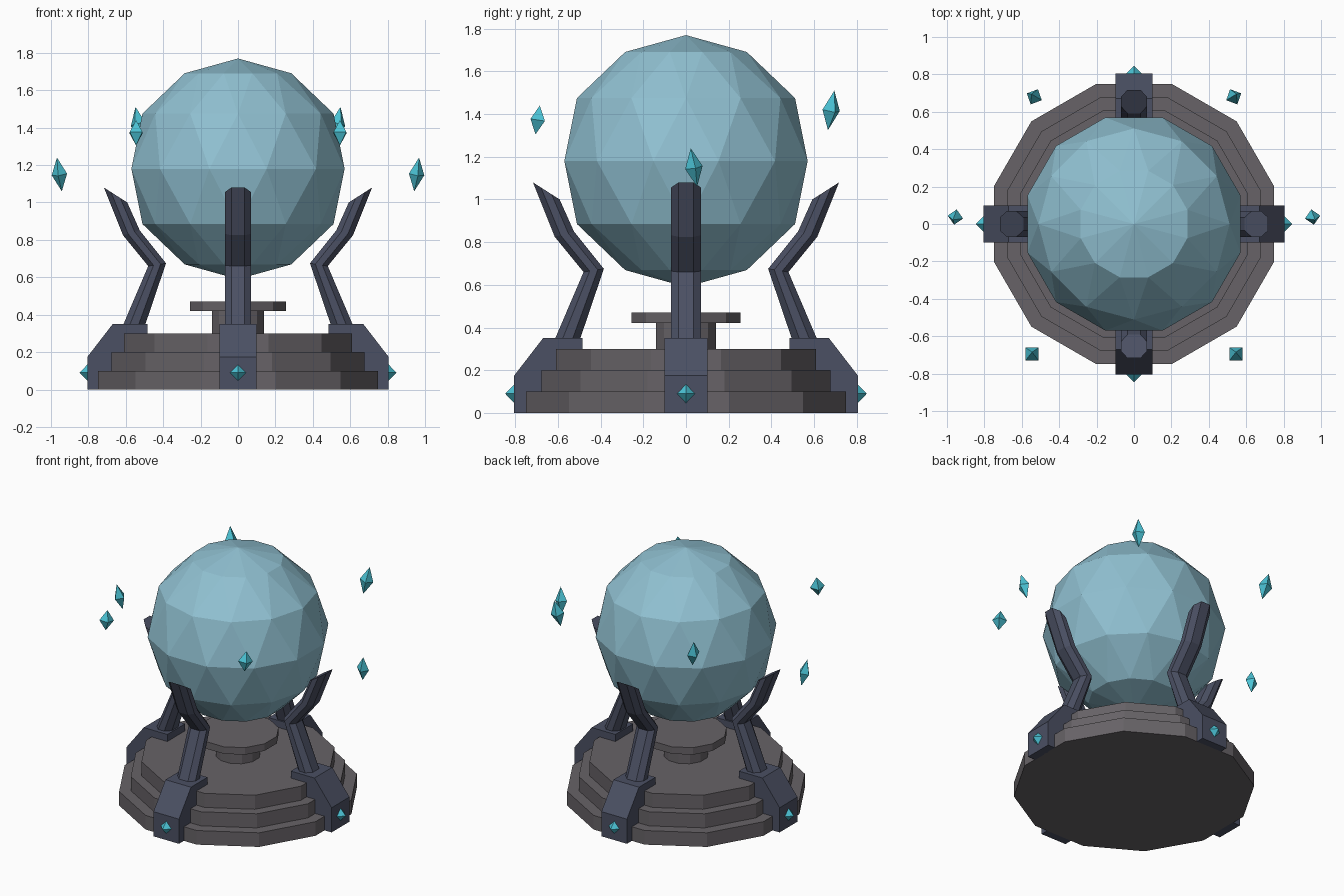
import bpy
import bmesh
from math import sin, cos, pi, radians
from mathutils import Vector, Matrix

if "Cube" in bpy.data.objects:
    bpy.data.objects.remove(bpy.data.objects["Cube"])


def material(name, rgb):
    mat = bpy.data.materials.new(name)
    mat.use_nodes = True
    color = (*rgb, 1)
    mat.diffuse_color = color
    mat.node_tree.nodes["Principled BSDF"].inputs["Base Color"].default_value = color
    return mat


stone = material("grey stone", (0.135, 0.124, 0.135))
iron = material("dark blue iron", (0.07, 0.08, 0.125))
glass = material("pale blue glass", (0.28, 0.53, 0.64))
gem = material("turquoise gem", (0.07, 0.54, 0.66))


def finish(bm, name, mat, turn=0):
    """Turn the part about the vertical axis and make it an object."""
    bmesh.ops.rotate(bm, verts=bm.verts, cent=(0, 0, 0),
                     matrix=Matrix.Rotation(turn, 3, 'Z'))
    bmesh.ops.recalc_face_normals(bm, faces=bm.faces)
    mesh = bpy.data.meshes.new(name)
    bm.to_mesh(mesh)
    bm.free()
    mesh.materials.append(mat)
    obj = bpy.data.objects.new(name, mesh)
    bpy.context.collection.objects.link(obj)
    return obj


def loft(rings, name, mat, turn=0):
    """Skin a stack of equal-length rings and cap both ends."""
    bm = bmesh.new()
    loops = [[bm.verts.new(p) for p in ring] for ring in rings]
    n = len(loops[0])
    for a, b in zip(loops, loops[1:]):
        for i in range(n):
            j = (i + 1) % n
            bm.faces.new((a[i], a[j], b[j], b[i]))
    bm.faces.new(loops[0])
    bm.faces.new(loops[-1])
    return finish(bm, name, mat, turn)


def circle(radius, z, offset=pi / 12):
    return [(radius * cos(offset + k * pi / 6), radius * sin(offset + k * pi / 6), z)
            for k in range(12)]


def crystal(name, top, bottom, radius, roll=0, turn=0):
    """Octahedron stretched between two tips."""
    top, bottom = Vector(top), Vector(bottom)
    axis = top - bottom
    spin = Vector((0, 0, 1)).rotation_difference(axis).to_matrix()
    bm = bmesh.new()
    bmesh.ops.create_cone(bm, segments=4, radius1=radius, radius2=0, depth=axis.length / 2)
    bmesh.ops.delete(bm, geom=[f for f in bm.faces if len(f.verts) == 4], context='FACES_ONLY')
    bmesh.ops.translate(bm, verts=bm.verts, vec=(0, 0, axis.length / 4))
    bmesh.ops.mirror(bm, geom=bm.verts[:] + bm.edges[:] + bm.faces[:],
                     axis='Z', merge_dist=0.001)
    bmesh.ops.rotate(bm, verts=bm.verts, cent=(0, 0, 0),
                     matrix=spin @ Matrix.Rotation(roll, 3, 'Z'))
    bmesh.ops.translate(bm, verts=bm.verts, vec=(top + bottom) / 2)
    return finish(bm, name, gem, turn)


# Stepped stone base
steps = [(0.776, 0.0, 0.1), (0.70, 0.1, 0.2), (0.63, 0.2, 0.3)]
base_rings = [circle(r, z) for r, low, high in steps for z in (low, high)]
loft(base_rings, "stepped_base", stone)

# Pedestal under the orb
loft([circle(0.145, 0.29), circle(0.145, 0.42), circle(0.265, 0.42), circle(0.265, 0.47)],
     "pedestal", stone)

# Faceted orb with each ring of corners staggered against the next
bm = bmesh.new()
orb_radius, orb_z = 0.59, 1.18
for k in range(1, 6):
    polar = k * pi / 6
    for p in circle(orb_radius * sin(polar), orb_z + orb_radius * cos(polar), (k % 2) * pi / 12):
        bm.verts.new(p)
for side in (-1, 1):
    bm.verts.new((0, 0, orb_z + side * orb_radius))
bmesh.ops.convex_hull(bm, input=bm.verts)
finish(bm, "orb", glass)


def octagon(outer, inner, half=0.07, chamfer=0.035):
    """Chamfered section between an outer and an inner (radius, height) point."""
    c = 0.3
    shape = [(0, chamfer), (c, half), (1 - c, half), (1, chamfer)]
    shape += [(t, -w) for t, w in reversed(shape)]
    o, i = Vector((outer[0], 0, outer[1])), Vector((inner[0], 0, inner[1]))
    return [o.lerp(i, t) + Vector((0, w, 0)) for t, w in shape]


foot_profile = [(0.805, 0), (0.805, 0.175), (0.67, 0.35), (0.485, 0.35),
                (0.485, 0.05), (0.745, 0.05), (0.745, 0)]
arm_sections = [((0.625, 0.32), (0.505, 0.32)), ((0.48, 0.66), (0.385, 0.675)),
                ((0.615, 0.825), (0.525, 0.85)), ((0.717, 1.08), (0.592, 1.0))]

# Four claws, each with a foot, a bent arm and a set gem
for side, turn in (("left", 0), ("back", 90), ("right", 180), ("front", 270)):
    turn = radians(turn)
    loft([[(r, w, z) for r, z in foot_profile] for w in (-0.1, 0.1)],
         side + "_foot", iron, turn)
    loft([octagon(*s) for s in arm_sections], side + "_claw", iron, turn)
    crystal(side + "_foot_gem", (0.802, 0, 0.137), (0.802, 0, 0.043), 0.045, 0, turn)

# Floating crystals in mirrored pairs
for side, s in (("left", 1), ("right", -1)):
    crystal(side + "_side_crystal", (s * 0.968, 0.022, 1.24), (s * 0.942, 0.052, 1.06),
            0.042, s * radians(10))
    crystal(side + "_back_crystal", (s * 0.548, 0.695, 1.51), (s * 0.518, 0.665, 1.325),
            0.045, s * radians(25))
    crystal(side + "_front_crystal", (s * 0.545, -0.685, 1.44), (s * 0.545, -0.705, 1.305),
            0.048, radians(45))
